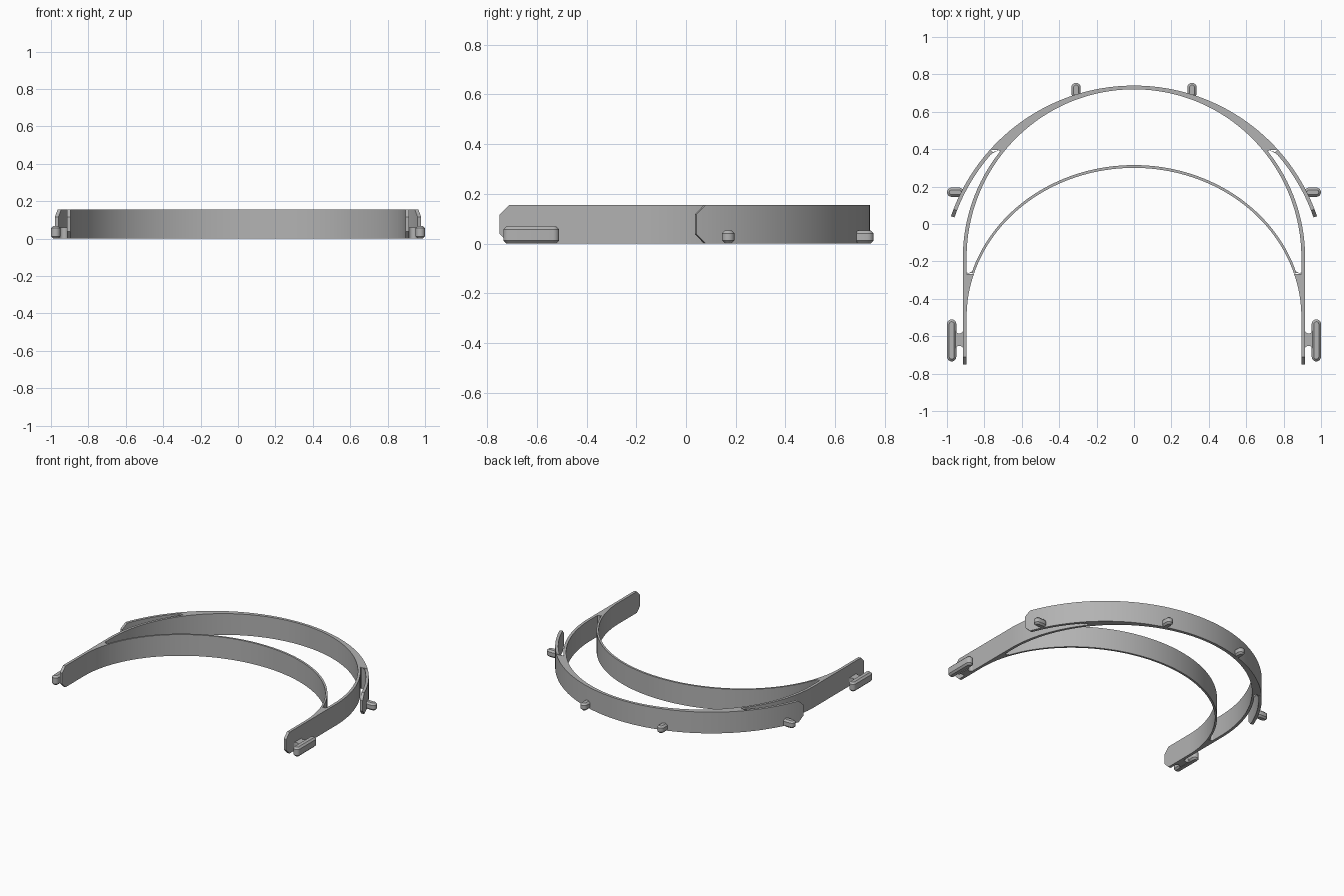
import bpy, bmesh
from math import sin, cos, radians, sqrt, pi, atan2

if "Cube" in bpy.data.objects:
    bpy.data.objects.remove(bpy.data.objects["Cube"])

GREY = (0.45, 0.45, 0.45, 1)
plastic = bpy.data.materials.new("grey_plastic")
plastic.use_nodes = True
plastic.diffuse_color = GREY
plastic.node_tree.nodes["Principled BSDF"].inputs["Base Color"].default_value = GREY

HEIGHT = 0.155
CHAMFER = 0.038


def span(a, b, n):
    return [a + (b - a) * i / n for i in range(n + 1)]


def ellipse(cy, rx, ry, degrees):
    return [(rx * cos(radians(d)), cy + ry * sin(radians(d))) for d in degrees]


def loft(name, rings):
    """Skin closed rings of equal length and cap both ends."""
    bm = bmesh.new()
    loops = [[bm.verts.new(p) for p in ring] for ring in rings]
    n = len(loops[0])
    for a, b in zip(loops, loops[1:]):
        for i in range(n):
            j = (i + 1) % n
            bm.faces.new((a[i], a[j], b[j], b[i]))
    bm.faces.new(loops[0])
    bm.faces.new(loops[-1])
    bmesh.ops.recalc_face_normals(bm, faces=bm.faces)
    mesh = bpy.data.meshes.new(name)
    bm.to_mesh(mesh)
    bm.free()
    mesh.materials.append(plastic)
    obj = bpy.data.objects.new(name, mesh)
    bpy.context.collection.objects.link(obj)
    bpy.ops.object.select_all(action='DESELECT')
    obj.select_set(True)
    bpy.context.view_layer.objects.active = obj
    bpy.ops.object.shade_smooth_by_angle(angle=radians(30))


def strip(name, outer, inner, top=HEIGHT, side=1, cut_end=False):
    """Upright band between two plan curves; the last end may be chamfered."""
    rings = []
    for i, ((ox, oy), (ix, iy)) in enumerate(zip(outer, inner)):
        c = CHAMFER if cut_end and i == len(outer) - 1 else 0
        rings.append([(ox * side, oy, c), (ox * side, oy, top - c),
                      (ix * side, iy, top - c), (ix * side, iy, c)])
    loft(name, rings)


def pill(name, p, q, r, height, side, edge=0.012):
    """Rounded bar in plan with chamfered top and bottom edges."""
    turn = atan2(q[1] - p[1], q[0] - p[0])
    rings = []
    for z, rad in ((0, r - edge), (edge, r), (height - edge, r), (height, r - edge)):
        ring = []
        for (cx, cy), start in ((q, turn - pi / 2), (p, turn + pi / 2)):
            for a in span(start, start + pi, 8):
                ring.append(((cx + rad * cos(a)) * side, cy + rad * sin(a), z))
        rings.append(ring)
    loft(name, rings)


def slot_end(name, p, q, side, direction):
    """Concave rounded fill at the closed end of a slot."""
    half = sqrt((q[0] - p[0]) ** 2 + (q[1] - p[1]) ** 2) / 2
    chord, arc = [], []
    for a in span(0, pi, 12):
        t = (1 - cos(a)) / 2
        x, y = p[0] + (q[0] - p[0]) * t, p[1] + (q[1] - p[1]) * t
        depth = half * (1 - sin(a)) + 0.002
        chord.append((x, y))
        arc.append((x + direction[0] * depth, y + direction[1] * depth))
    strip(name, chord, arc, side=side)


# Plan curves shared by the bands
def visor_out(d):
    return ellipse(-0.295, 1.035, 1.035, d)


def visor_in(d):
    return ellipse(-0.295, 1.015, 1.015, d)


def main_out(d):
    return ellipse(-0.18, 0.915, 0.912, d)


def main_in(d):
    return ellipse(-0.18, 0.895, 0.90, d)


def brow_out(d):
    return ellipse(-0.5, 0.908, 0.815, d)


def brow_in(d):
    return ellipse(-0.5, 0.895, 0.80, d)


VISOR_SPLIT, MAIN_SPLIT, BROW_SPLIT = 42, 39.5, 17

# Front crown where visor band and main band are one
strip("crown", visor_out(span(VISOR_SPLIT, 180 - VISOR_SPLIT, 64)),
      main_in(span(MAIN_SPLIT, 180 - MAIN_SPLIT, 64)))

# Thin forehead arc
arc = span(BROW_SPLIT, 180 - BROW_SPLIT, 72)
strip("forehead_band", brow_out(arc), brow_in(arc))

for side, label in ((1, "left"), (-1, "right")):
    # Free visor arm with chamfered tip
    d = span(VISOR_SPLIT, 21.2, 14) + [19]
    strip(label + "_visor_arm", visor_out(d), visor_in(d), side=side, cut_end=True)

    # Main side band running back to the chamfered tail
    d = span(MAIN_SPLIT, 0, 24)
    tail = (-0.45, -0.712, -0.75)
    strip(label + "_side_band",
          main_out(d) + [(0.915, y) for y in tail],
          main_in(d) + [(0.895, y) for y in tail], side=side, cut_end=True)

    # Wedge joining the forehead arc to the side band
    wedge = brow_in(span(BROW_SPLIT, 0.5, 10))
    strip(label + "_band_joint", [(0.896, y) for x, y in wedge], wedge, side=side)

    # Rounded slot ends
    slot_end(label + "_visor_slot_end", visor_in([VISOR_SPLIT])[0],
             main_out([MAIN_SPLIT])[0], side, (0.68, -0.73))
    slot_end(label + "_forehead_slot_end", brow_out([BROW_SPLIT])[0],
             (0.896, wedge[0][1]), side, (0, 1))

    # Visor pegs
    pill(label + "_front_peg", (0.31, 0.70), (0.31, 0.73), 0.025, 0.053, side)
    pill(label + "_side_peg", (0.937, 0.17), (0.975, 0.17), 0.025, 0.053, side)

    # Strap hook: bar and flared neck
    pill(label + "_hook_bar", (0.975, -0.71), (0.975, -0.535), 0.025, 0.068, side)
    upper, lower = [], []
    for s in span(-1, 1, 12):
        half = 0.033 + 0.022 * (1 - sqrt(1 - s * s))
        x = 0.934 + 0.022 * s
        upper.append((x, -0.618 + half))
        lower.append((x, -0.618 - half))
    strip(label + "_hook_neck", upper, lower, top=0.06, side=side)
